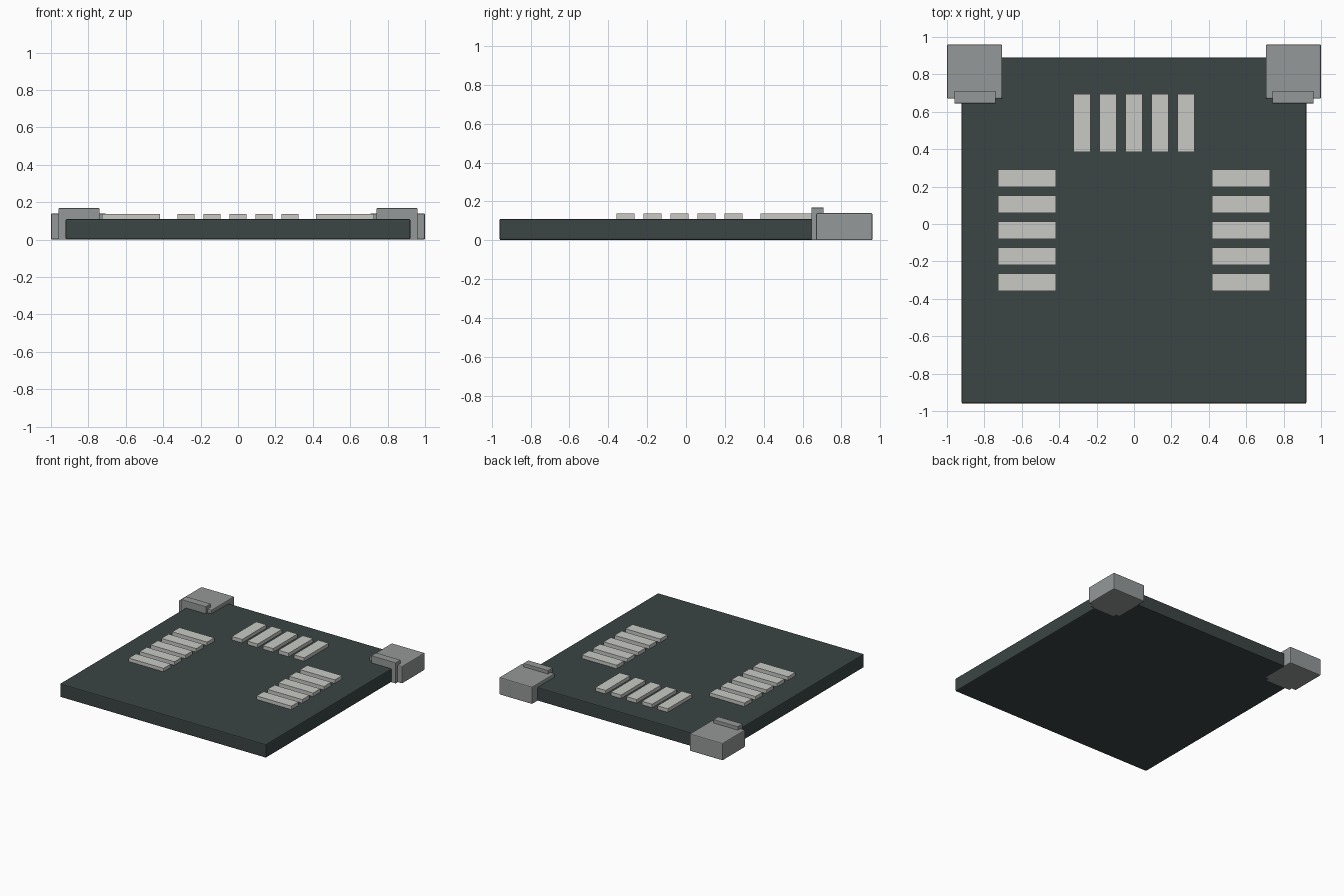
import bpy

default = bpy.data.objects.get("Cube")
if default:
    bpy.data.objects.remove(default, do_unlink=True)


def material(name, rgb):
    mat = bpy.data.materials.new(name)
    mat.use_nodes = True
    mat.diffuse_color = (*rgb, 1)
    mat.node_tree.nodes["Principled BSDF"].inputs["Base Color"].default_value = (*rgb, 1)
    return mat


dark_slate = material("dark slate", (0.043, 0.060, 0.058))
mid_grey = material("mid grey", (0.30, 0.315, 0.315))
pale_grey = material("pale grey", (0.58, 0.59, 0.56))


def box(name, low, high, mat, bevel=0.0):
    """Box between two opposite corners, with optional rounded edges."""
    bpy.ops.mesh.primitive_cube_add(size=1, location=[(a + b) / 2 for a, b in zip(low, high)])
    obj = bpy.context.object
    obj.name = name
    obj.scale = [b - a for a, b in zip(low, high)]
    bpy.ops.object.transform_apply(location=False, rotation=False, scale=True)
    obj.data.materials.append(mat)
    if bevel:
        mod = obj.modifiers.new("edge rounding", "BEVEL")
        mod.width = bevel
        mod.segments = 2
    return obj


# Base slab
TOP = 0.11
box("base_slab", (-0.922, -0.96, 0.001), (0.922, 0.89, TOP), dark_slate, 0.007)

# Rear corner blocks with their clips
for side, sign in (("left", 1), ("right", -1)):
    def across(a, b):
        return sorted((sign * a, sign * b))

    x0, x1 = across(0.705, 1.0)
    box(f"corner_block_{side}", (x0, 0.67, 0), (x1, 0.96, 0.14), mid_grey, 0.007)
    x0, x1 = across(0.74, 0.96)
    box(f"corner_clip_{side}", (x0, 0.645, 0), (x1, 0.708, 0.168), mid_grey, 0.003)

    # Side row of raised bars
    x0, x1 = across(0.416, 0.728)
    for i in range(5):
        y = 0.245 - 0.139 * i
        box(f"{side}_bar_{i + 1}", (x0, y - 0.046, TOP - 0.01), (x1, y + 0.046, 0.138), pale_grey)

# Rear row of raised bars
for i in range(5):
    x = 0.139 * (i - 2)
    box(f"rear_bar_{i + 1}", (x - 0.046, 0.384, TOP - 0.01), (x + 0.046, 0.696, 0.138), pale_grey)
